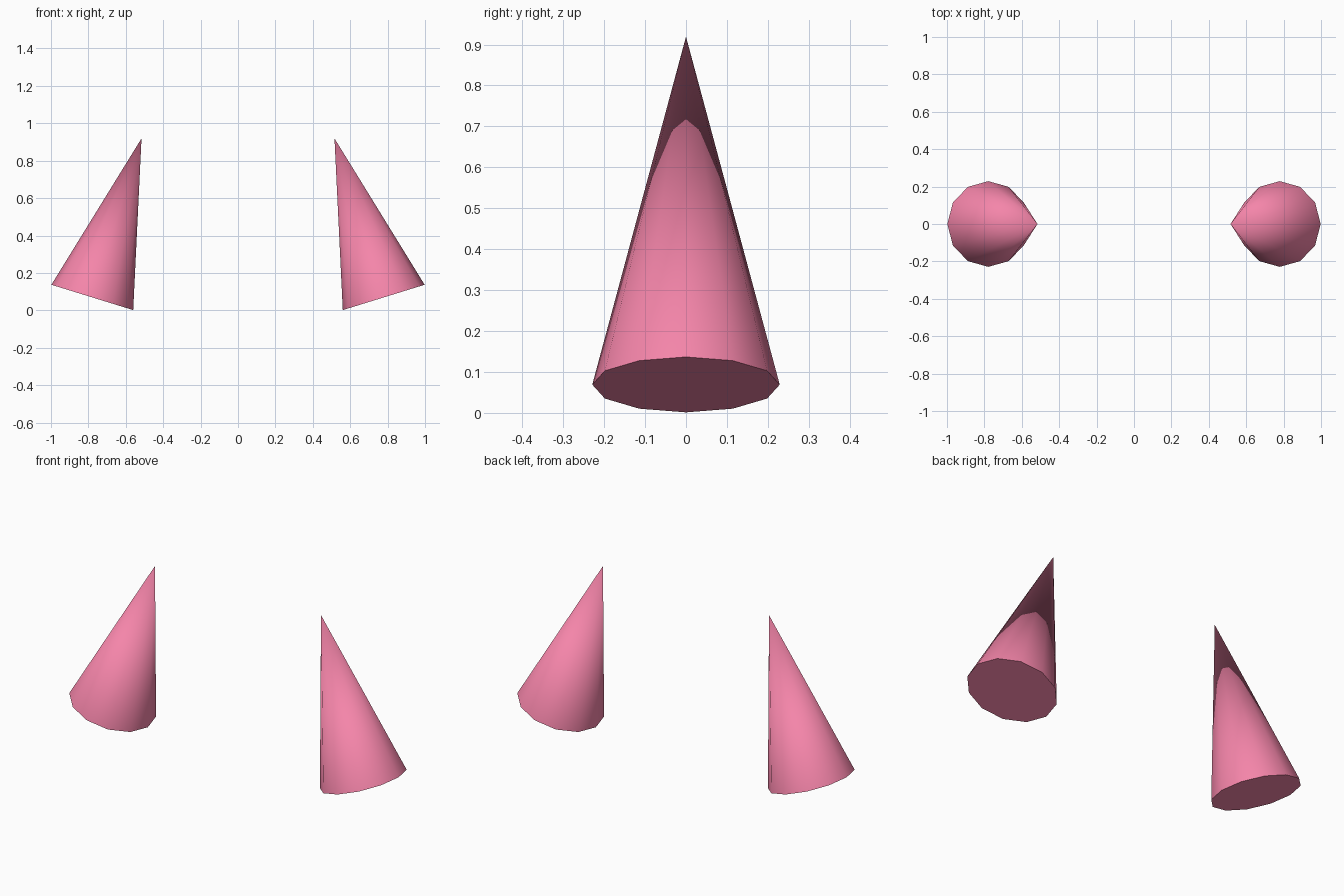
import bpy
import math

if "Cube" in bpy.data.objects:
    bpy.data.objects.remove(bpy.data.objects["Cube"])

# Pink material
pink = bpy.data.materials.new("pink")
pink.diffuse_color = (0.91, 0.235, 0.40, 1.0)
pink.use_nodes = True
pink.node_tree.nodes["Principled BSDF"].inputs["Base Color"].default_value = pink.diffuse_color

RADIUS, HEIGHT, TILT = 0.229, 0.89, math.radians(17.2)
BASE_X, BASE_Z = 0.779, 0.069


def leaning_cone(name, side):
    """Twelve-sided cone whose tip leans towards the middle."""
    half = HEIGHT / 2
    bpy.ops.mesh.primitive_cone_add(
        vertices=12, radius1=RADIUS, radius2=0, depth=HEIGHT,
        location=(side * (BASE_X - half * math.sin(TILT)), 0,
                  BASE_Z + half * math.cos(TILT)),
        rotation=(0, -side * TILT, 0))
    cone = bpy.context.object
    cone.name = name
    cone.data.materials.append(pink)
    # Smooth sides, sharp base rim
    bpy.ops.object.shade_smooth_by_angle(angle=math.radians(40))


# Mirrored pair of ears
leaning_cone("left_ear_cone", -1)
leaning_cone("right_ear_cone", 1)
